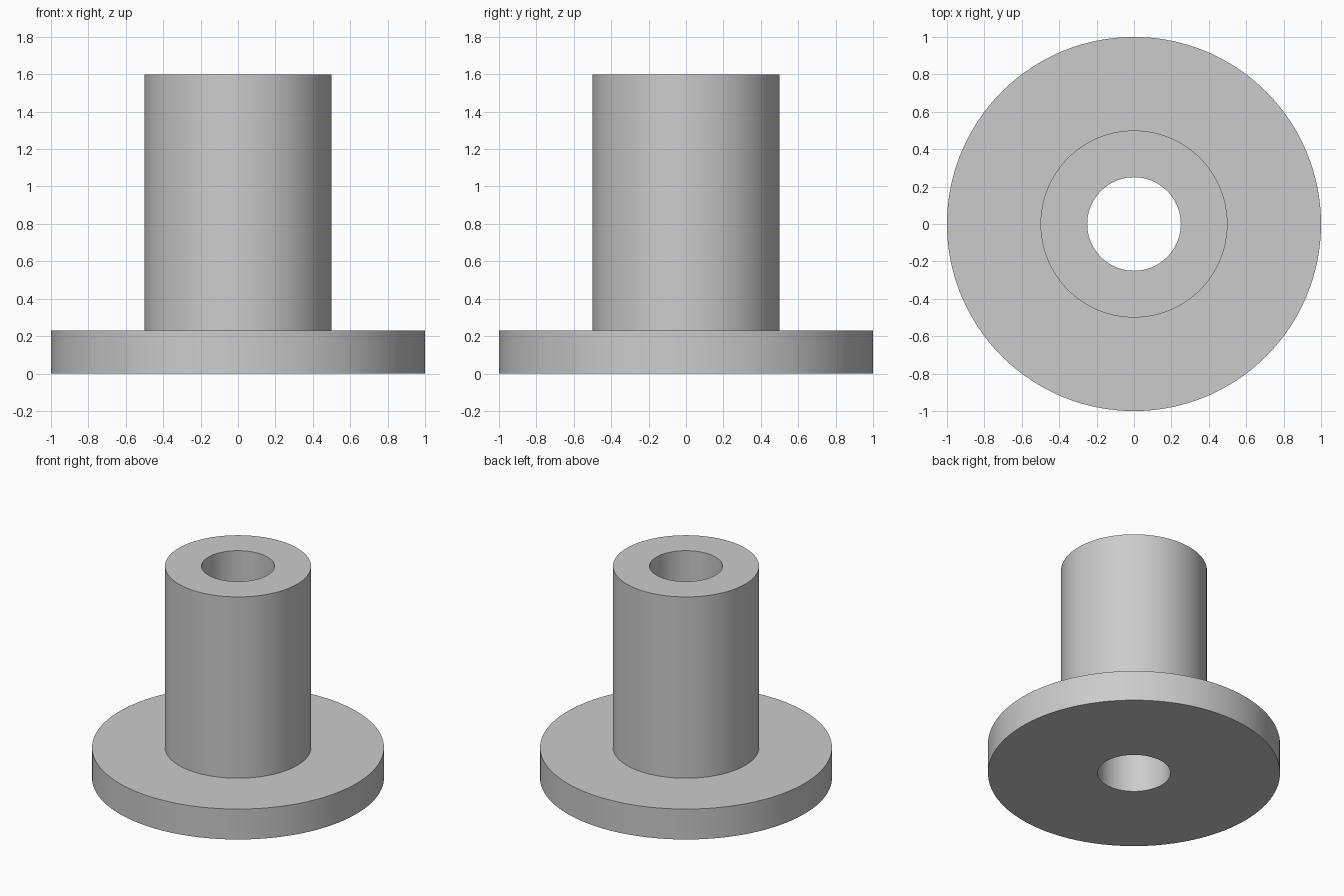
import bpy
import bmesh
import math

default_cube = bpy.data.objects.get("Cube")
if default_cube:
    bpy.data.objects.remove(default_cube, do_unlink=True)

SEGMENTS = 128
BORE, SLEEVE, FLANGE = 0.25, 0.5, 1.0
FLANGE_TOP, TOP = 0.23, 1.6

# Plain grey material
grey = bpy.data.materials.new("plain grey")
grey.use_nodes = True
colour = (0.6, 0.6, 0.6, 1)
grey.diffuse_color = colour
grey.node_tree.nodes["Principled BSDF"].inputs["Base Color"].default_value = colour


def lathe(name, profile, material):
    """Spin a closed (radius, height) profile around the z axis."""
    bm = bmesh.new()
    verts = [bm.verts.new((r, 0, z)) for r, z in profile]
    edges = [bm.edges.new((a, b)) for a, b in zip(verts, verts[1:] + verts[:1])]
    bmesh.ops.spin(bm, geom=verts + edges, axis=(0, 0, 1), cent=(0, 0, 0),
                   angle=math.tau, steps=SEGMENTS, use_merge=True)
    bmesh.ops.remove_doubles(bm, verts=bm.verts, dist=0.0001)
    bmesh.ops.recalc_face_normals(bm, faces=bm.faces)
    mesh = bpy.data.meshes.new(name)
    bm.to_mesh(mesh)
    bm.free()
    mesh.materials.append(material)
    obj = bpy.data.objects.new(name, mesh)
    bpy.context.collection.objects.link(obj)
    bpy.ops.object.select_all(action="DESELECT")
    obj.select_set(True)
    bpy.context.view_layer.objects.active = obj
    bpy.ops.object.shade_smooth_by_angle(angle=math.radians(30))
    return obj


# Sleeve, round flange and through bore in one solid
lathe("flanged_bushing", [
    (BORE, 0), (FLANGE, 0), (FLANGE, FLANGE_TOP),
    (SLEEVE, FLANGE_TOP), (SLEEVE, TOP), (BORE, TOP),
], grey)
